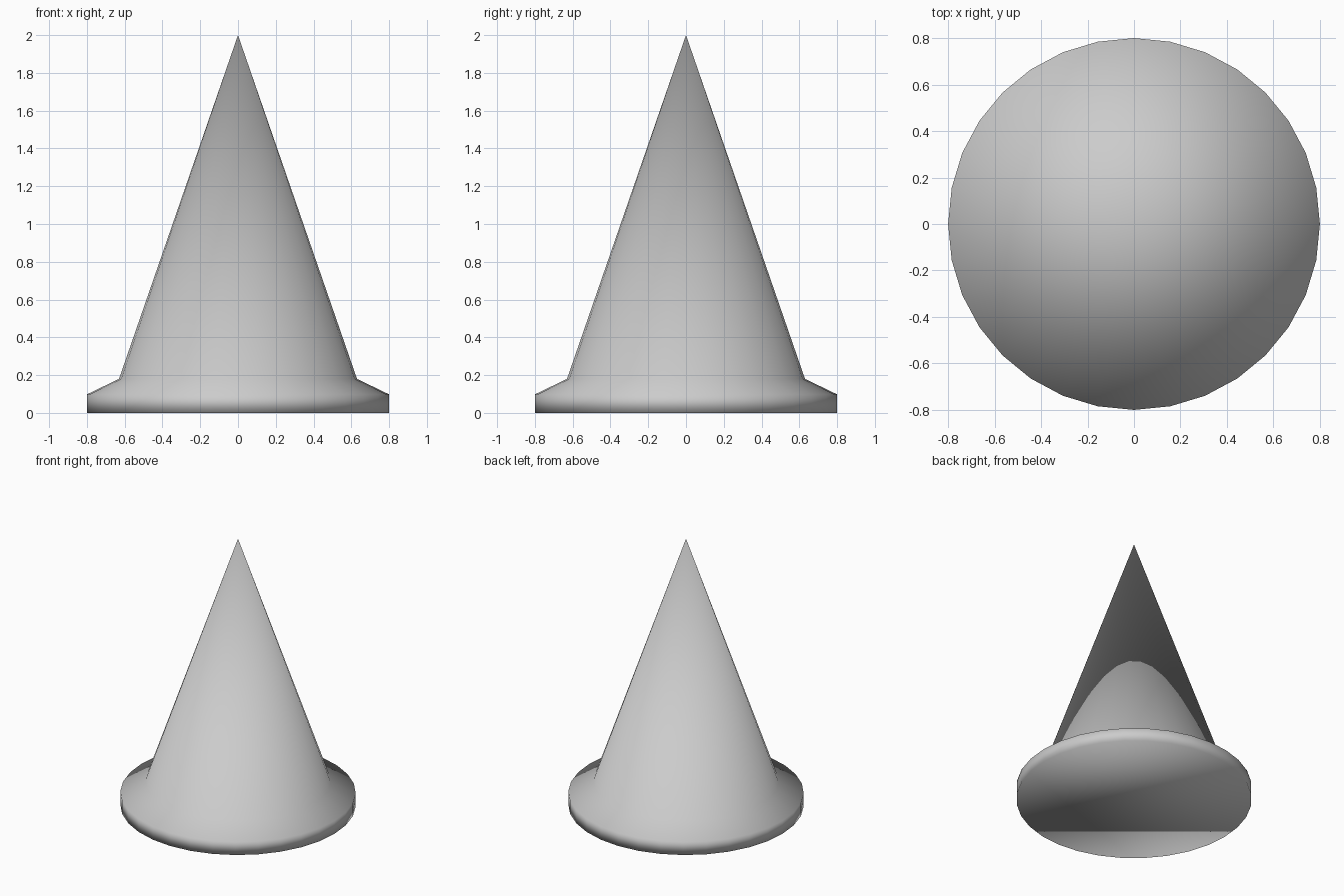
import bpy, bmesh
from math import cos, sin, pi

if "Cube" in bpy.data.objects:
    bpy.data.objects.remove(bpy.data.objects["Cube"])

SIDES = 32
PROFILE = [(0.8, 0.0), (0.8, 0.098), (0.63, 0.18)]  # radius, height
APEX = 2.0

bm = bmesh.new()
# Rings of the brim and the cone foot
rings = [[bm.verts.new((r * cos(2 * pi * i / SIDES), r * sin(2 * pi * i / SIDES), z))
          for i in range(SIDES)] for r, z in PROFILE]
tip = bm.verts.new((0, 0, APEX))

# Rim wall, sloping brim and cone sides
for i in range(SIDES):
    j = (i + 1) % SIDES
    for low, high in zip(rings, rings[1:]):
        bm.faces.new((low[i], low[j], high[j], high[i]))
    bm.faces.new((rings[-1][i], rings[-1][j], tip))

# Flat underside
bm.faces.new(rings[0][::-1])

# The whole surface is smooth shaded
for f in bm.faces:
    f.smooth = True

mesh = bpy.data.meshes.new("flanged_cone")
bm.to_mesh(mesh)
bm.free()
bpy.context.collection.objects.link(bpy.data.objects.new("flanged_cone", mesh))
